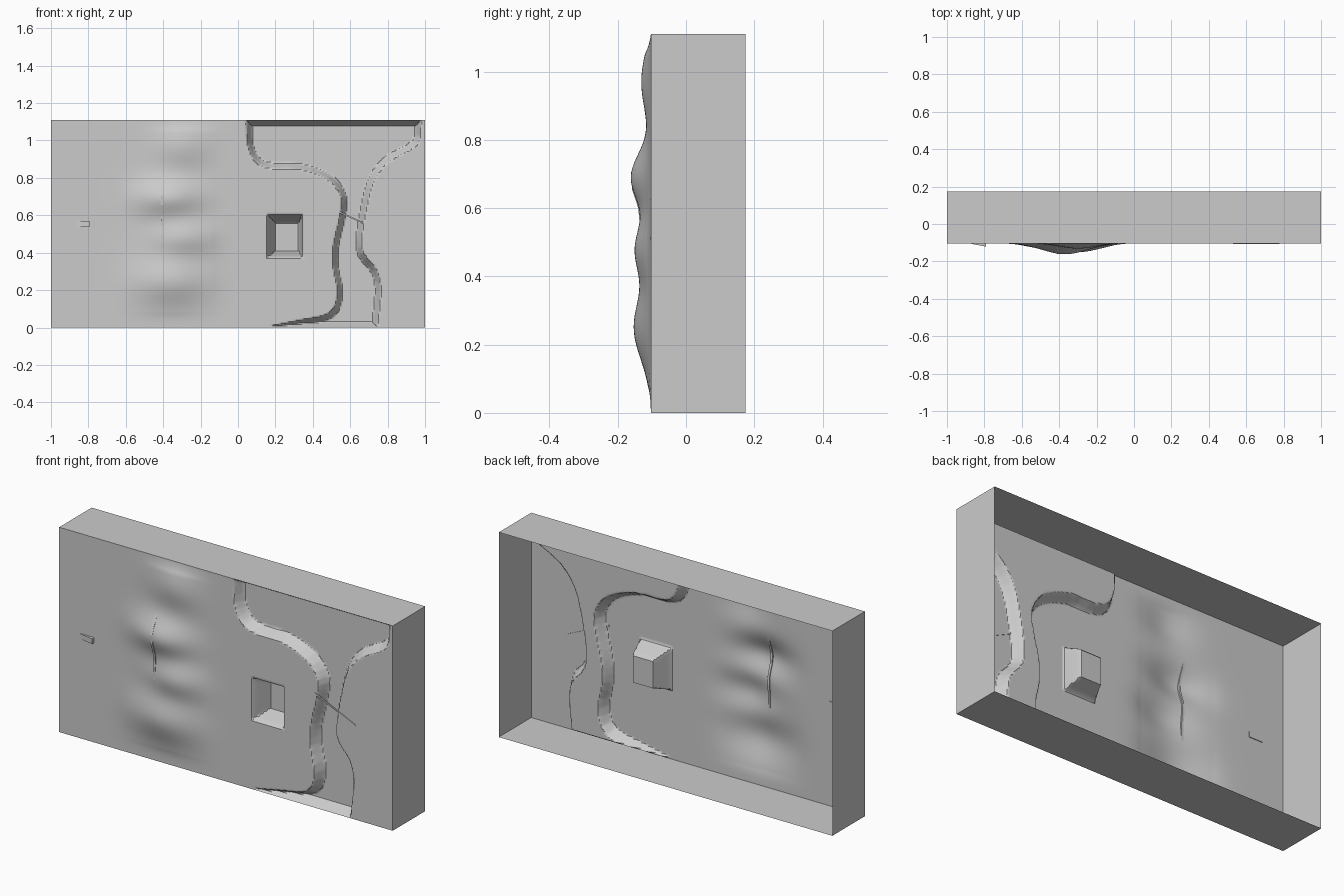
import bpy, bmesh, math
from mathutils import Vector

cube = bpy.data.objects.get("Cube")
if cube:
    bpy.data.objects.remove(cube, do_unlink=True)

HEIGHT, FRONT, BACK = 1.11, -0.103, 0.175

grey = bpy.data.materials.new("plain_grey")
grey.use_nodes = True
grey.diffuse_color = (0.6, 0.6, 0.6, 1)
grey.node_tree.nodes["Principled BSDF"].inputs["Base Color"].default_value = (0.6, 0.6, 0.6, 1)


def make_object(name, bm):
    mesh = bpy.data.meshes.new(name)
    bm.to_mesh(mesh)
    bm.free()
    mesh.materials.append(grey)
    obj = bpy.data.objects.new(name, mesh)
    bpy.context.collection.objects.link(obj)
    return obj


def prism(name, outline, offset):
    """Extrude a flat outline along an offset into a closed solid."""
    bm = bmesh.new()
    face = bm.faces.new([bm.verts.new(p) for p in outline])
    out = bmesh.ops.extrude_face_region(bm, geom=[face], use_keep_orig=True)
    moved = [g for g in out["geom"] if isinstance(g, bmesh.types.BMVert)]
    bmesh.ops.translate(bm, verts=moved, vec=offset)
    bmesh.ops.recalc_face_normals(bm, faces=bm.faces)
    return make_object(name, bm)


def smooth_path(points, steps=3):
    """Catmull-Rom curve through the points."""
    p = [Vector(q) for q in points]
    p = [2 * p[0] - p[1]] + p + [2 * p[-1] - p[-2]]
    path = []
    for a, b, c, d in zip(p, p[1:], p[2:], p[3:]):
        for i in range(steps):
            t = i / steps
            path.append(0.5 * (2 * b + (c - a) * t + (2 * a - 5 * b + 4 * c - d) * t**2
                               + (3 * b - a - 3 * c + d) * t**3))
    return path + [p[-2]]


def clamp(v):
    return max(0.0, min(1.0, v))


# River channel rim: left bank downwards, then right bank upwards
left_bank = smooth_path([(.045, HEIGHT), (.05, .98), (.09, .89), (.17, .85), (.33, .845),
                         (.48, .79), (.55, .7), (.545, .6), (.51, .45), (.505, .33),
                         (.53, .19), (.49, .08), (.33, .04), (.13, 0)])
right_bank = smooth_path([(.745, 0), (.765, .2), (.74, .31), (.67, .4), (.665, .5),
                          (.69, .65), (.73, .79), (.81, .89), (.96, .98), (.98, HEIGHT)])
rim = left_bank + right_bank
segments = [(a.x, a.y, b.x, b.y) for a, b in zip(rim, rim[1:] + rim[:1])]


def channel_depth(x, z):
    inside, nearest = False, 9.0
    for ax, az, bx, bz in segments:
        if (az > z) != (bz > z) and x < ax + (bx - ax) * (z - az) / (bz - az):
            inside = not inside
        dx, dz = bx - ax, bz - az
        t = clamp(((x - ax) * dx + (z - az) * dz) / (dx * dx + dz * dz + 1e-12))
        nearest = min(nearest, (x - ax - t * dx)**2 + (z - az - t * dz)**2)
    return 0.055 * clamp(math.sqrt(nearest) / 0.03) if inside else 0.0


def pit_depth(x, z):
    return 0.1 * clamp(min((x - .155) / .045, (.345 - x) / .02,
                           (.605 - z) / .045, (z - .375) / .035))


# Hills: centre x, centre z, half width, half height, rise
HILLS = [(-.36, .25, .2, .13, .05), (-.3, .48, .17, .1, .045),
         (-.37, .69, .17, .1, .058), (-.3, .97, .14, .12, .028)]


def hill_rise(x, z):
    total = sum(r * math.exp(-((x - cx) / w)**2 - ((z - cz) / h)**2)
                for cx, cz, w, h, r in HILLS)
    fade = clamp((x + .78) / .2) * clamp((.06 - x) / .2)
    return total * fade * clamp(z / .08) * clamp((HEIGHT - z) / .06)


# Front relief panel
NX, NZ = 250, 138
bm = bmesh.new()
rows = []
for j in range(NZ + 1):
    z = HEIGHT * j / NZ
    row = []
    for i in range(NX + 1):
        x = -1 + 2 * i / NX
        y = FRONT - hill_rise(x, z)
        if x > 0.03:
            y += channel_depth(x, z) + pit_depth(x, z)
        row.append(bm.verts.new((x, y, z)))
    rows.append(row)
for low, high in zip(rows, rows[1:]):
    for i in range(NX):
        bm.faces.new((low[i], low[i + 1], high[i + 1], high[i]))
relief = make_object("relief_panel", bm)
bpy.ops.object.select_all(action="DESELECT")
relief.select_set(True)
bpy.context.view_layer.objects.active = relief
bpy.ops.object.shade_smooth_by_angle(angle=math.radians(30))

# Four thin side walls, open at the back
bm = bmesh.new()
corners = [(-1, 0), (1, 0), (1, HEIGHT), (-1, HEIGHT)]
front = [bm.verts.new((x, FRONT, z)) for x, z in corners]
back = [bm.verts.new((x, BACK, z)) for x, z in corners]
for i in range(4):
    k = (i + 1) % 4
    bm.faces.new((front[k], front[i], back[i], back[k]))
make_object("side_walls", bm)

# Thin curved fin on the hills
fin = []
for side in (1, -1):
    for i in range(12):
        t = side * math.cos(math.pi * i / 12)
        z = .6 - .21 * t
        fin.append((-.413, FRONT - hill_rise(-.413, z) - side * .006 * (1 - t * t), z))
prism("hill_fin", fin, (.012, 0, 0))

# Small wedge near the right edge
prism("small_wedge", [(-.87, FRONT + .004, .54), (-.79, FRONT + .004, .54),
                      (-.79, -.121, .54), (-.87, -.106, .54)], (0, 0, .028))

# Footbridge strip across the channel
prism("footbridge", [(.53, -.106, .618), (.775, -.106, .508),
                     (.778, -.106, .514), (.533, -.106, .626)], (0, .006, 0))
